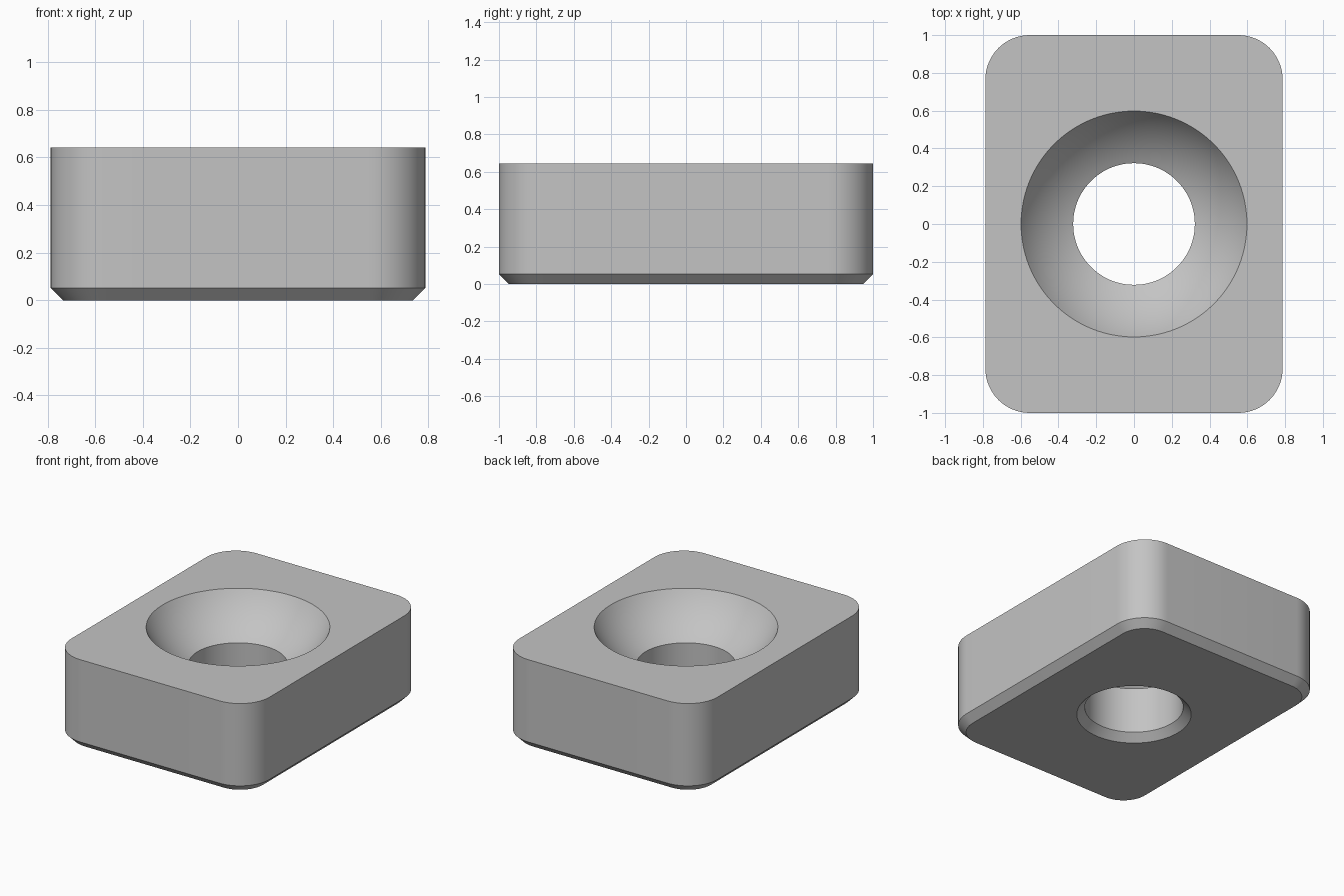
import bpy
import bmesh
import math

cube = bpy.data.objects.get("Cube")
if cube:
    bpy.data.objects.remove(cube, do_unlink=True)

HALF_X, HALF_Y, HEIGHT = 0.787, 1.0, 0.643
CORNER, CHAMFER = 0.235, 0.052
HOLE, RIM, SEAT_Z = 0.322, 0.598, 0.38
CORNER_STEPS, HOLE_SIDES, BOWL_STEPS = 16, 96, 14


def rounded_outline(inset):
    """Rounded rectangle, moved inward by inset."""
    points = []
    radius = CORNER - inset
    for k, (sx, sy) in enumerate([(1, 1), (-1, 1), (-1, -1), (1, -1)]):
        for i in range(CORNER_STEPS + 1):
            a = math.pi / 2 * (k + i / CORNER_STEPS)
            points.append((sx * (HALF_X - CORNER) + radius * math.cos(a),
                           sy * (HALF_Y - CORNER) + radius * math.sin(a)))
    return points


def circle(radius):
    turn = 2 * math.pi / HOLE_SIDES
    return [(radius * math.cos(i * turn), radius * math.sin(i * turn))
            for i in range(HOLE_SIDES)]


def bowl_profile():
    """Arc of the spherical seat, from the hole up to the rim."""
    c = (RIM**2 + HEIGHT**2 - HOLE**2 - SEAT_Z**2) / (2 * (HEIGHT - SEAT_Z))
    radius = math.hypot(RIM, c - HEIGHT)
    a0, a1 = math.atan2(HOLE, c - SEAT_Z), math.atan2(RIM, c - HEIGHT)
    angles = [a0 + (a1 - a0) * i / BOWL_STEPS for i in range(BOWL_STEPS + 1)]
    return [(radius * math.sin(a), c - radius * math.cos(a)) for a in angles]


bm = bmesh.new()


def skin(rings):
    """Join stacked rings with quads; return the first and last ring."""
    loops = [[bm.verts.new((x, y, z)) for x, y in pts] for pts, z in rings]
    for low, high in zip(loops, loops[1:]):
        for i in range(len(low)):
            j = (i + 1) % len(low)
            bm.faces.new((low[i], low[j], high[j], high[i]))
    return loops[0], loops[-1]


def ring_edges(loop):
    return [bm.edges.get((loop[i - 1], loop[i])) for i in range(len(loop))]


# Outer walls with the bottom chamfer
outer = skin([(rounded_outline(CHAMFER), 0), (rounded_outline(0), CHAMFER),
              (rounded_outline(0), HEIGHT)])
# Through hole with bottom chamfer and concave seat
hole = [(HOLE + CHAMFER, 0), (HOLE, CHAMFER)] + bowl_profile()
inner = skin([(circle(r), z) for r, z in hole])
# Flat bottom and top faces around the hole
for outside, inside, up in zip(outer, inner, (-1, 1)):
    bmesh.ops.triangle_fill(bm, use_beauty=True, normal=(0, 0, up),
                            edges=ring_edges(outside) + ring_edges(inside))
bmesh.ops.recalc_face_normals(bm, faces=bm.faces)

mesh = bpy.data.meshes.new("countersunk_block")
bm.to_mesh(mesh)
bm.free()
block = bpy.data.objects.new("countersunk_block", mesh)
bpy.context.collection.objects.link(block)

# Plain grey material
grey = bpy.data.materials.new("plain_grey")
grey.use_nodes = True
colour = (0.55, 0.55, 0.55, 1)
grey.diffuse_color = colour
grey.node_tree.nodes["Principled BSDF"].inputs["Base Color"].default_value = colour
mesh.materials.append(grey)

# Smooth curves, sharp machined edges
bpy.ops.object.select_all(action="DESELECT")
block.select_set(True)
bpy.context.view_layer.objects.active = block
bpy.ops.object.shade_smooth_by_angle(angle=math.radians(25))
